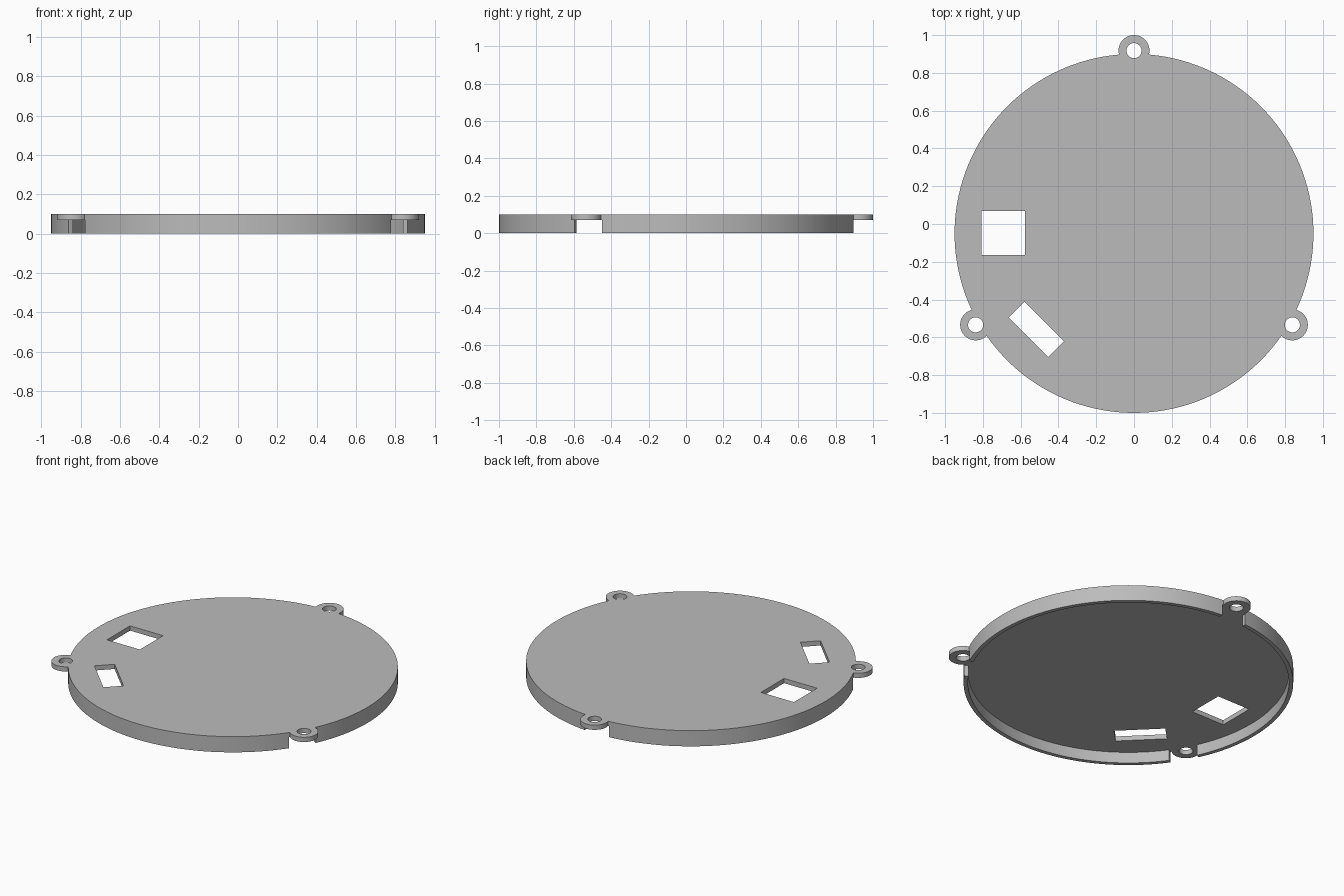
import bpy
from math import cos, sin, radians

cube = bpy.data.objects.get("Cube")
if cube:
    bpy.data.objects.remove(cube, do_unlink=True)

HEIGHT, FLOOR = 0.10, 0.07        # overall height, underside of the top plate
RADIUS, WALL = 0.95, 0.025
CENTRE_Y = -0.05
EAR_RADIUS, EAR_HOLE, EAR_DISTANCE = 0.082, 0.04, 0.968

grey = bpy.data.materials.new("plain_grey")
grey.use_nodes = True
grey.diffuse_color = (0.5, 0.5, 0.5, 1)
grey.node_tree.nodes["Principled BSDF"].inputs["Base Color"].default_value = (0.5, 0.5, 0.5, 1)


def cylinder(name, x, y, radius, bottom, top, sides):
    bpy.ops.mesh.primitive_cylinder_add(vertices=sides, radius=radius, depth=top - bottom,
                                        location=(x, y, (bottom + top) / 2))
    bpy.context.object.name = name
    return bpy.context.object


def box(name, x, y, size_x, size_y, bottom, top, angle=0):
    bpy.ops.mesh.primitive_cube_add(size=1, location=(x, y, (bottom + top) / 2),
                                    rotation=(0, 0, radians(angle)))
    ob = bpy.context.object
    ob.name = name
    ob.scale = (size_x, size_y, top - bottom)
    return ob


def combine(target, tool, operation):
    """Apply a boolean to the target and remove the tool object."""
    tool.hide_render = True
    mod = target.modifiers.new(tool.name, 'BOOLEAN')
    mod.operation = operation
    mod.solver = 'EXACT'
    mod.object = tool
    bpy.context.view_layer.objects.active = target
    bpy.ops.object.modifier_apply(modifier=mod.name)
    bpy.data.objects.remove(tool, do_unlink=True)


# Round lid: a disc hollowed from below, leaving a thin rim
lid = cylinder("round_lid", 0, CENTRE_Y, RADIUS, 0, HEIGHT, 144)
combine(lid, cylinder("hollow", 0, CENTRE_Y, RADIUS - WALL, -0.1, FLOOR, 144), 'DIFFERENCE')

# Three screw ears, each above a notch in the rim
for angle in (90, 210, 330):
    dx, dy = cos(radians(angle)), sin(radians(angle))
    x, y = EAR_DISTANCE * dx, CENTRE_Y + EAR_DISTANCE * dy
    combine(lid, box("notch", x, y, 0.2, 0.17, -0.1, FLOOR, angle), 'DIFFERENCE')
    combine(lid, cylinder("ear", x, y, EAR_RADIUS, FLOOR, HEIGHT, 48), 'UNION')
    combine(lid, cylinder("screw_hole", x, y, EAR_HOLE, -0.1, 0.2, 32), 'DIFFERENCE')

# Square window and slanted slot through the plate
combine(lid, box("square_window", -0.692, -0.047, 0.232, 0.232, -0.1, 0.2), 'DIFFERENCE')
combine(lid, box("slanted_slot", -0.517, -0.558, 0.297, 0.118, -0.1, 0.2, -45), 'DIFFERENCE')

# Colour and shading
lid.data.materials.clear()
lid.data.materials.append(grey)
for face in lid.data.polygons:
    face.material_index = 0
bpy.ops.object.select_all(action='DESELECT')
lid.select_set(True)
bpy.context.view_layer.objects.active = lid
bpy.ops.object.shade_smooth_by_angle(angle=radians(30))
